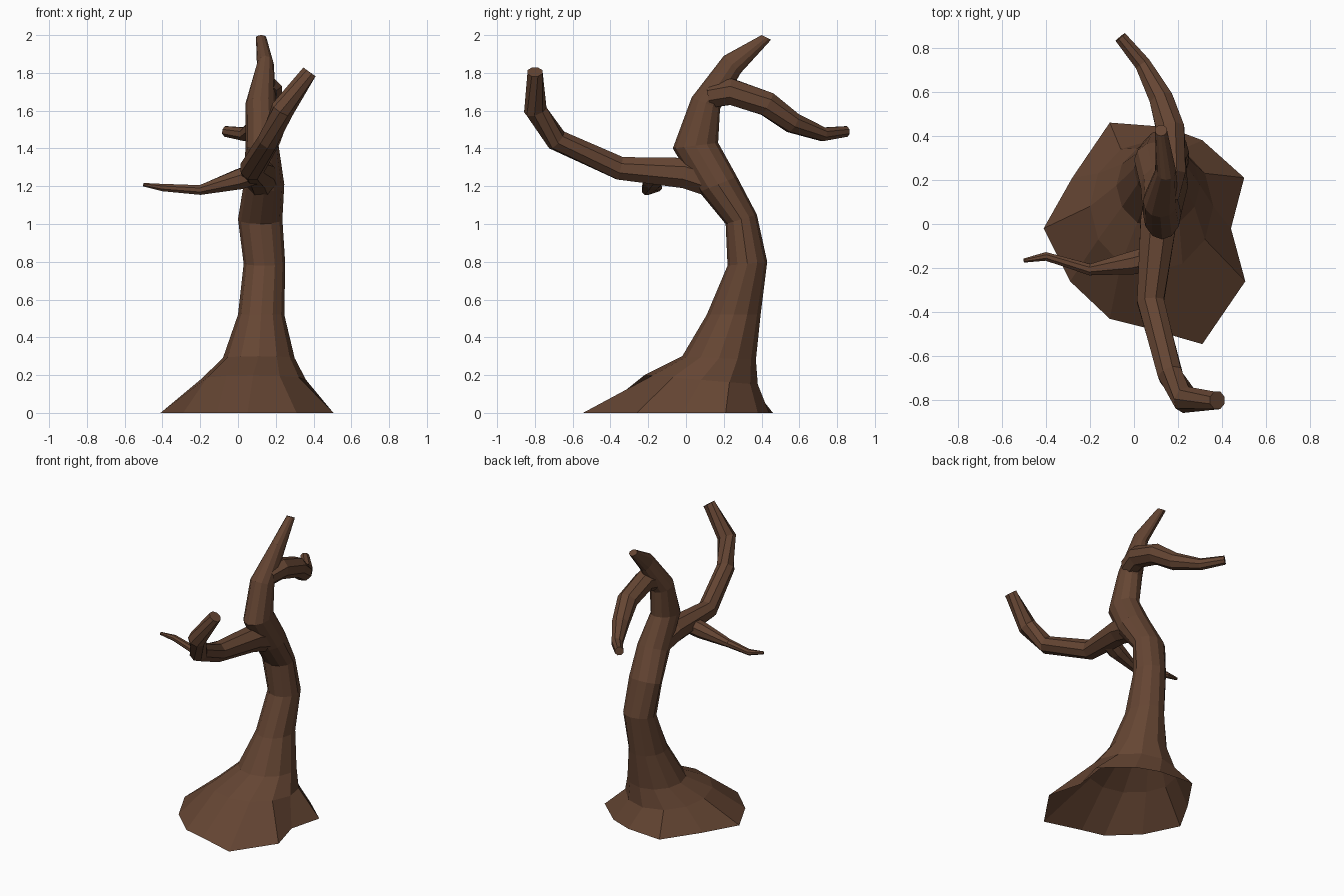
import bpy
from math import cos, sin, tau
from mathutils import Vector

if "Cube" in bpy.data.objects:
    bpy.data.objects.remove(bpy.data.objects["Cube"])

bark = bpy.data.materials.new("bark")
bark.diffuse_color = (0.13, 0.06, 0.033, 1)
bark.use_nodes = True
bark.node_tree.nodes["Principled BSDF"].inputs["Base Color"].default_value = bark.diffuse_color


def skin(name, loops):
    """Bridge equal-sized loops into a flat-shaded tube, capped at the tip only."""
    n = len(loops[0])
    verts = [v for loop in loops for v in loop]
    faces = []
    for r in range(len(loops) - 1):
        a, b = r * n, (r + 1) * n
        for i in range(n):
            j = (i + 1) % n
            faces.append((a + i, a + j, b + j, b + i))
    faces.append(tuple(range(len(verts) - n, len(verts))))
    mesh = bpy.data.meshes.new(name)
    mesh.from_pydata(verts, [], faces)
    mesh.materials.append(bark)
    obj = bpy.data.objects.new(name, mesh)
    bpy.context.collection.objects.link(obj)
    return obj


def trunk_ring(x0, x1, yf, zf, yb, zb, n=12):
    """Tilted ellipse given its side extents and its front and back points."""
    c = Vector(((x0 + x1) / 2, (yf + yb) / 2, (zf + zb) / 2))
    u = Vector(((x1 - x0) / 2, 0, 0))
    v = Vector((0, (yb - yf) / 2, (zb - zf) / 2))
    return [c + u * cos(tau * (i + 1) / n) + v * sin(tau * (i + 1) / n) for i in range(n)]


def branch(name, path, n=8):
    """Tapered tube through (x, y, z, radius) points."""
    pts = [Vector(p[:3]) for p in path]
    loops = []
    for k, p in enumerate(pts):
        t = Vector()
        if k > 0:
            t += (p - pts[k - 1]).normalized()
        if k < len(pts) - 1:
            t += (pts[k + 1] - p).normalized()
        t.normalize()
        u = t.cross(Vector((0, 0, 1))).normalized()
        v = t.cross(u)
        r = path[k][3]
        loops.append([p + (u * cos(tau * (i + .5) / n) + v * sin(tau * (i + .5) / n)) * r
                      for i in range(n)])
    return skin(name, loops)


# Flared root outline on the ground, counter-clockwise
roots = [(.50, .21), (.31, .38), (.15, .44), (-.11, .46), (-.28, .21), (-.41, -.02),
         (-.29, -.26), (-.11, -.43), (.05, -.47), (.31, -.545), (.505, -.26), (.44, -.02)]

# Trunk rising from the roots: x min, x max, front y z, back y z
rings = [
    (-.20, .36, -.22, .20, .38, .15),
    (-.08, .30, -.02, .30, .37, .28),
    (.00, .245, .11, .52, .395, .52),
    (.03, .25, .22, .78, .43, .80),
    (.00, .235, .21, 1.00, .375, 1.05),
    (.03, .245, .07, 1.17, .27, 1.25),
    (.04, .215, -.07, 1.40, .17, 1.43),
    (.04, .20, .03, 1.67, .18, 1.61),
    (.10, .19, .20, 1.89, .29, 1.80),
    (.095, .15, .40, 2.00, .45, 1.975),
]
skin("trunk", [[Vector((x, y, 0)) for x, y in roots]] + [trunk_ring(*r) for r in rings])

# Long front limb that curls upward
branch("front_branch", [
    (.13, .16, 1.22, .09), (.11, .00, 1.27, .088), (.075, -.35, 1.295, .066),
    (.165, -.685, 1.445, .06), (.235, -.798, 1.605, .062), (.378, -.80, 1.805, .043)])

# Thin twig reaching left
branch("left_twig", [
    (.10, -.15, 1.27, .06), (.00, -.175, 1.235, .057), (-.20, -.207, 1.18, .028),
    (-.40, -.147, 1.193, .021), (-.50, -.166, 1.208, .01)])

# Drooping back limb
branch("back_branch", [
    (.14, .13, 1.68, .07), (.165, .24, 1.70, .075), (.165, .43, 1.635, .069),
    (.125, .565, 1.535, .058), (.04, .725, 1.475, .039), (-.062, .848, 1.49, .03)])
